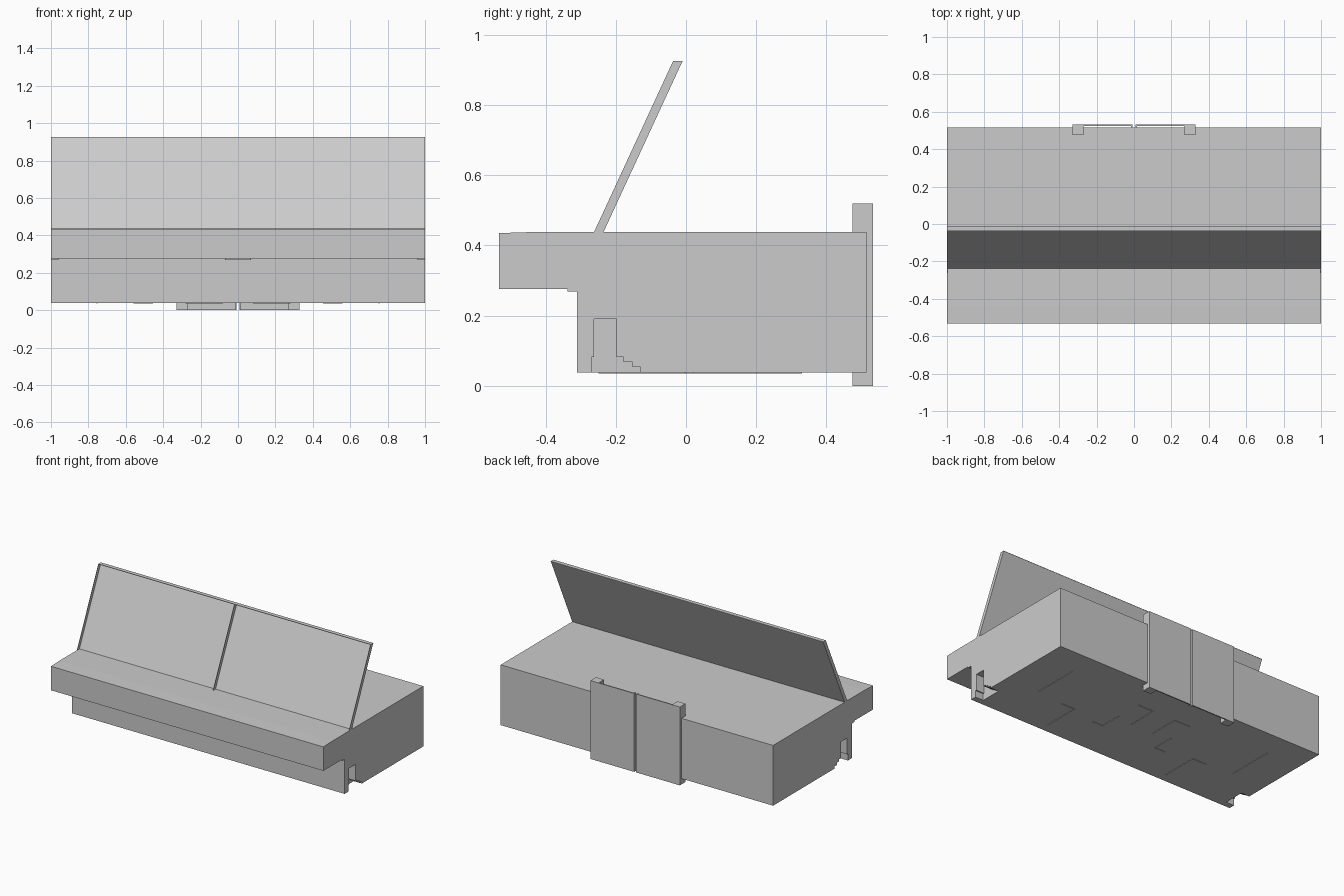
import bpy, bmesh

if "Cube" in bpy.data.objects:
    bpy.data.objects.remove(bpy.data.objects["Cube"])


def prism(name, pts, axis, a, b):
    """Extrude a 2D profile: axis 'x' takes (y, z) points, axis 'z' takes (x, y)."""
    bm = bmesh.new()
    co = (lambda p: (a, p[0], p[1])) if axis == 'x' else (lambda p: (p[0], p[1], a))
    face = bm.faces.new([bm.verts.new(co(p)) for p in pts])
    ext = bmesh.ops.extrude_face_region(bm, geom=[face])
    moved = [g for g in ext['geom'] if isinstance(g, bmesh.types.BMVert)]
    bmesh.ops.translate(bm, verts=moved, vec=(b - a, 0, 0) if axis == 'x' else (0, 0, b - a))
    bmesh.ops.recalc_face_normals(bm, faces=bm.faces)
    me = bpy.data.meshes.new(name)
    bm.to_mesh(me)
    bm.free()
    ob = bpy.data.objects.new(name, me)
    bpy.context.collection.objects.link(ob)
    return ob


def box(name, x0, x1, y0, y1, z0, z1):
    return prism(name, [(x0, y0), (x1, y0), (x1, y1), (x0, y1)], 'z', z0, z1)


# main body with front overhang
body = prism('body', [(-.31, .038), (.515, .038), (.515, .438), (-.44, .438),
                      (-.533, .435), (-.533, .276), (-.31, .276)], 'x', -1, 1)

# stepped notches in the lower front corner of both ends
notch = [(-.27, 0), (-.13, 0), (-.13, .053), (-.153, .053), (-.153, .068), (-.178, .068),
         (-.178, .082), (-.198, .082), (-.198, .19), (-.262, .19), (-.262, .082), (-.27, .082)]
for s in (-1, 1):
    cutter = prism('notch_cutter', notch, 'x', s * .94, s * 1.1)
    cutter.hide_render = True
    cutter.hide_set(True)
    mod = body.modifiers.new('notch', 'BOOLEAN')
    mod.object = cutter
    mod.solver = 'EXACT'

# leaning panel: back sheet, top lip and three thin fins
T = .002
prism('lid_sheet', [(-.235, .438), (-.235 - T, .438), (-.01 - T, .925), (-.01, .925)], 'x', -1, 1)
box('lid_top_lip', -1, 1, -.037, -.01, .925 - T, .925)
for x in (-1, -T / 2, 1 - T):
    prism('lid_fin', [(-.262, .438), (-.235, .438), (-.01, .925), (-.037, .925)], 'x', x, x + T)

for s in (-1, 1):
    # rear doors: channel profile with a deep outer hook
    prism('rear_door', [(s * x, y) for x, y in (
        (.007, .533), (.328, .533), (.328, .475), (.27, .475), (.27, .525),
        (.015, .525), (.015, .515), (.007, .515))], 'z', 0, .52)
    # shallow strips on the underside
    strips = [(.75, .757, .02, .33), (.455, .461, -.25, 0), (.455, .56, -.006, 0),
              (.08, .086, .08, .28), (.08, .2, .274, .28), (.2, .206, -.05, .1), (.2, .28, -.05, -.044)]
    for x0, x1, y0, y1 in strips:
        box('underside_strip', s * x0, s * x1, y0, y1, .035, .038)
    # small tabs under the overhang
    box('overhang_end_tab', s * .96, s * 1, -.337, -.31, .268, .276)
box('overhang_middle_tab', -.07, .07, -.337, -.31, .268, .276)
